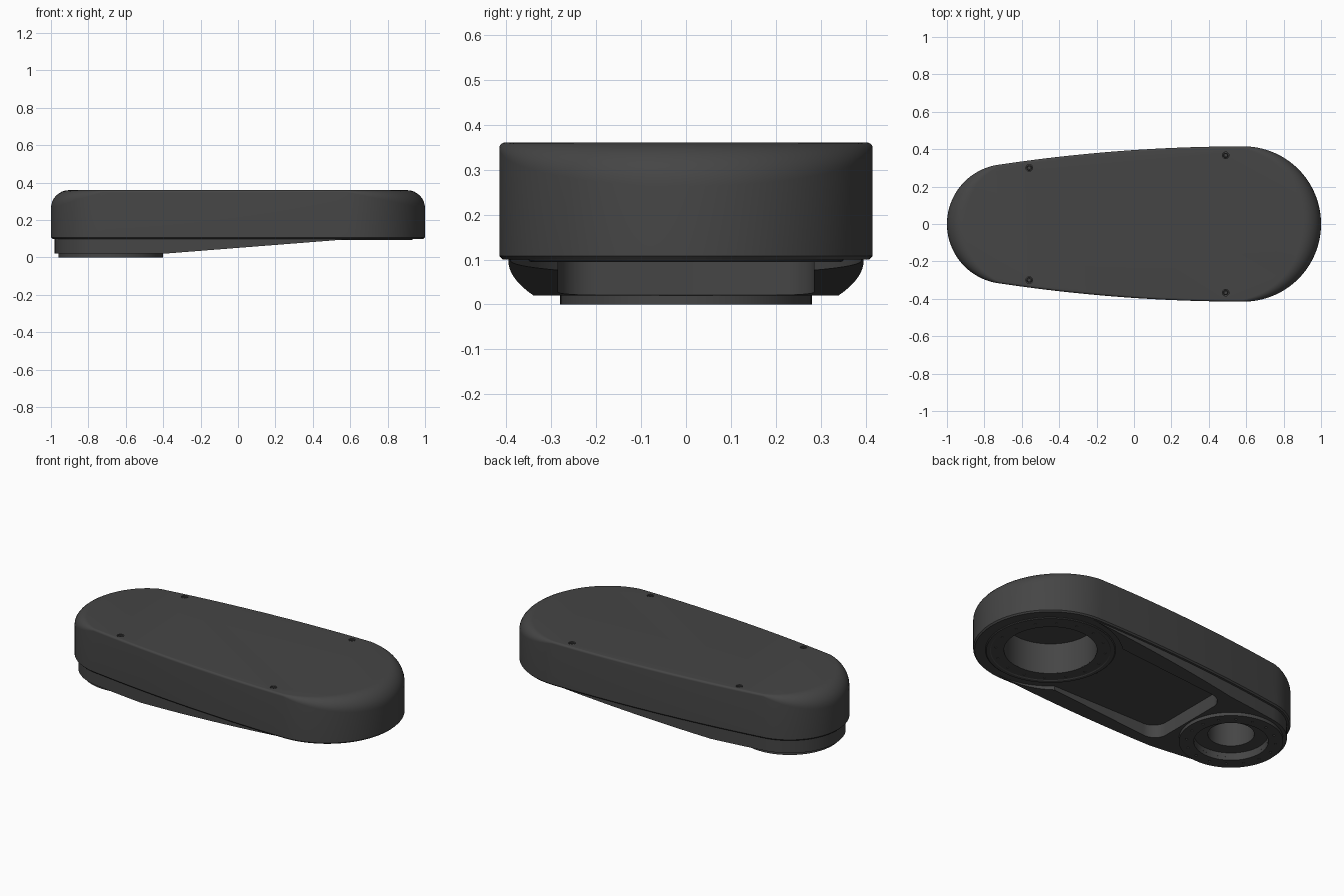
import bpy, bmesh
from math import sin, cos, pi, radians, atan
from mathutils import Vector

if "Cube" in bpy.data.objects:
    bpy.data.objects.remove(bpy.data.objects["Cube"])

XL, RL = -0.68, 0.32      # small end
XR, RR = 0.585, 0.415     # large end

mat = bpy.data.materials.new("dark_grey")
mat.diffuse_color = (0.06, 0.06, 0.06, 1)
mat.use_nodes = True
mat.node_tree.nodes["Principled BSDF"].inputs["Base Color"].default_value = mat.diffuse_color


def loft(name, rings, closed=False):
    """Skin equal-length rings; cap the ends, or join last ring to first."""
    bm = bmesh.new()
    vs = [[bm.verts.new(p) for p in r] for r in rings]
    n = len(vs[0])
    pairs = list(zip(vs, vs[1:])) + ([(vs[-1], vs[0])] if closed else [])
    for a, b in pairs:
        for i in range(n):
            j = (i + 1) % n
            bm.faces.new((a[i], a[j], b[j], b[i]))
    if not closed:
        bm.faces.new(vs[0])
        bm.faces.new(vs[-1])
    bmesh.ops.recalc_face_normals(bm, faces=bm.faces)
    me = bpy.data.meshes.new(name)
    bm.to_mesh(me)
    bm.free()
    me.materials.append(mat)
    ob = bpy.data.objects.new(name, me)
    bpy.context.collection.objects.link(ob)
    return ob


def circle(x, y, r, z, n=64):
    return [(x + r * cos(2 * pi * i / n), y + r * sin(2 * pi * i / n), z) for i in range(n)]


def prism(name, pts, z0, z1):
    return loft(name, [[(x, y, z) for x, y in pts] for z in (z0, z1)])


def cyl(name, x, y, r, z0, z1, n=64):
    return loft(name, [circle(x, y, r, z0, n), circle(x, y, r, z1, n)])


def lathe(name, x, y, profile, n=64):
    return loft(name, [circle(x, y, r, z, n) for r, z in profile], closed=True)


def boolean(ob, cutters, op='DIFFERENCE'):
    bpy.context.view_layer.objects.active = ob
    for c in cutters:
        m = ob.modifiers.new("cut", 'BOOLEAN')
        m.operation, m.object, m.solver = op, c, 'EXACT'
        bpy.ops.object.modifier_apply(modifier=m.name)
        c.hide_render = True


# Plan outline as (point, normal, end weight)
def outline():
    drop, span = 0.098, 1.307
    tilt = atan(2 * drop / span)
    half = []
    for i in range(33):                              # large end, tip to side
        a = pi / 2 * i / 32
        half.append((XR + RR * cos(a), RR * sin(a), cos(a), sin(a), cos(a)))
    for i in range(1, 24):                           # bowed side
        t = i / 24
        s = atan(2 * drop * t / span)
        half.append((XR - span * t, RR - drop * t * t, -sin(s), cos(s), 0))
    a0 = pi / 2 + tilt
    for i in range(33):                              # small end
        a = a0 + (pi - a0) * i / 32
        half.append((XL + RL * cos(a), RL * sin(a), cos(a), sin(a),
                     sin((a - a0) / (pi - a0) * pi / 2)))
    return half + [(x, -y, nx, -ny, w) for x, y, nx, ny, w in half[-2:0:-1]]


OUT = outline()


def inset(d):
    return [(x - nx * d, y - ny * d) for x, y, nx, ny, w in OUT]


# Upper shell: edge rounding grows from the sides to the tips
rings = [[(x, y, 0.10) for x, y in inset(0.008)], [(x, y, 0.108) for x, y in inset(0)]]
for k in range(9):
    t = pi / 2 * k / 8
    ring = []
    for x, y, nx, ny, w in OUT:
        r = 0.012 + 0.085 * w
        d = r * (1 - cos(t))
        ring.append((x - nx * d, y - ny * d, 0.36 - r + r * sin(t)))
    rings.append(ring)
shell = loft("upper_shell", rings)

# Lower wedge with open pocket and clearance round the large ring
base = prism("lower_wedge", inset(0.02), 0.0, 0.105)
wedge = [(-1.2, 0.02), (-0.4, 0.02), (0.62, 0.10), (0.62, 0.2), (-1.2, 0.2)]
slope = loft("slope_cutter", [[(x, y, z) for x, z in wedge] for y in (-0.6, 0.6)])
boolean(base, [slope], 'INTERSECT')
px, pw, pr = -0.39, 0.285, 0.085
corner = [(px + pr - pr * cos(pi / 2 * i / 8), pw - pr + pr * sin(pi / 2 * i / 8)) for i in range(9)]
pocket_pts = corner + [(1.2, pw), (1.2, -pw)] + [(x, -y) for x, y in corner[::-1]]
pocket = prism("pocket_cutter", pocket_pts, -0.1, 0.2)
clear = cyl("clearance_cutter", XR, 0, 0.39, -0.1, 0.2, 96)
boolean(base, [pocket, clear])

# Bores
small_bore = cyl("small_bore_cutter", XL, 0, 0.125, -0.1, 0.30)
small_step = cyl("small_step_cutter", XL, 0, 0.20, -0.1, 0.045)
large_bore = cyl("large_bore_cutter", XR, 0, 0.25, -0.1, 0.28)
boolean(base, [small_step, small_bore])
boolean(shell, [small_bore, large_bore])

# Mounting rings with bolt holes
small_ring = lathe("small_mount_ring", XL, 0,
                   [(0.28, 0.0), (0.28, 0.025), (0.20, 0.025), (0.20, 0.0)], 96)
large_ring = lathe("large_mount_ring", XR, 0,
                   [(0.35, 0.098), (0.345, 0.094), (0.325, 0.094), (0.32, 0.097), (0.25, 0.097),
                    (0.25, 0.115), (0.35, 0.115)], 96)
cutters = [slope, pocket, clear, small_bore, small_step, large_bore]
for ring, x, r, z in ((small_ring, XL, 0.24, 0.012), (large_ring, XR, 0.295, 0.106)):
    for i in range(16):
        a = 2 * pi * (i + 0.5) / 16
        c = cyl("bolt_cutter", x + r * cos(a), r * sin(a), 0.007, -0.05, z, 10)
        boolean(ring, [c])
        cutters.append(c)

# Cover screws in counterbores
parts = [shell, base, small_ring, large_ring]
for x, y in ((-0.56, 0.30), (0.49, 0.367)):
    for s in (-1, 1):
        c = cyl("screw_cutter", x, s * y, 0.018, 0.345, 0.4, 24)
        boolean(shell, [c])
        cutters.append(c)
        parts.append(lathe("cover_screw", x, s * y,
                           [(0.014, 0.343), (0.014, 0.355), (0.012, 0.357), (0.007, 0.357), (0.007, 0.343)], 24))

for c in cutters:
    bpy.data.objects.remove(c, do_unlink=True)

bpy.ops.object.select_all(action='DESELECT')
for ob in parts:
    ob.select_set(True)
bpy.context.view_layer.objects.active = shell
bpy.ops.object.shade_smooth_by_angle(angle=radians(30))
